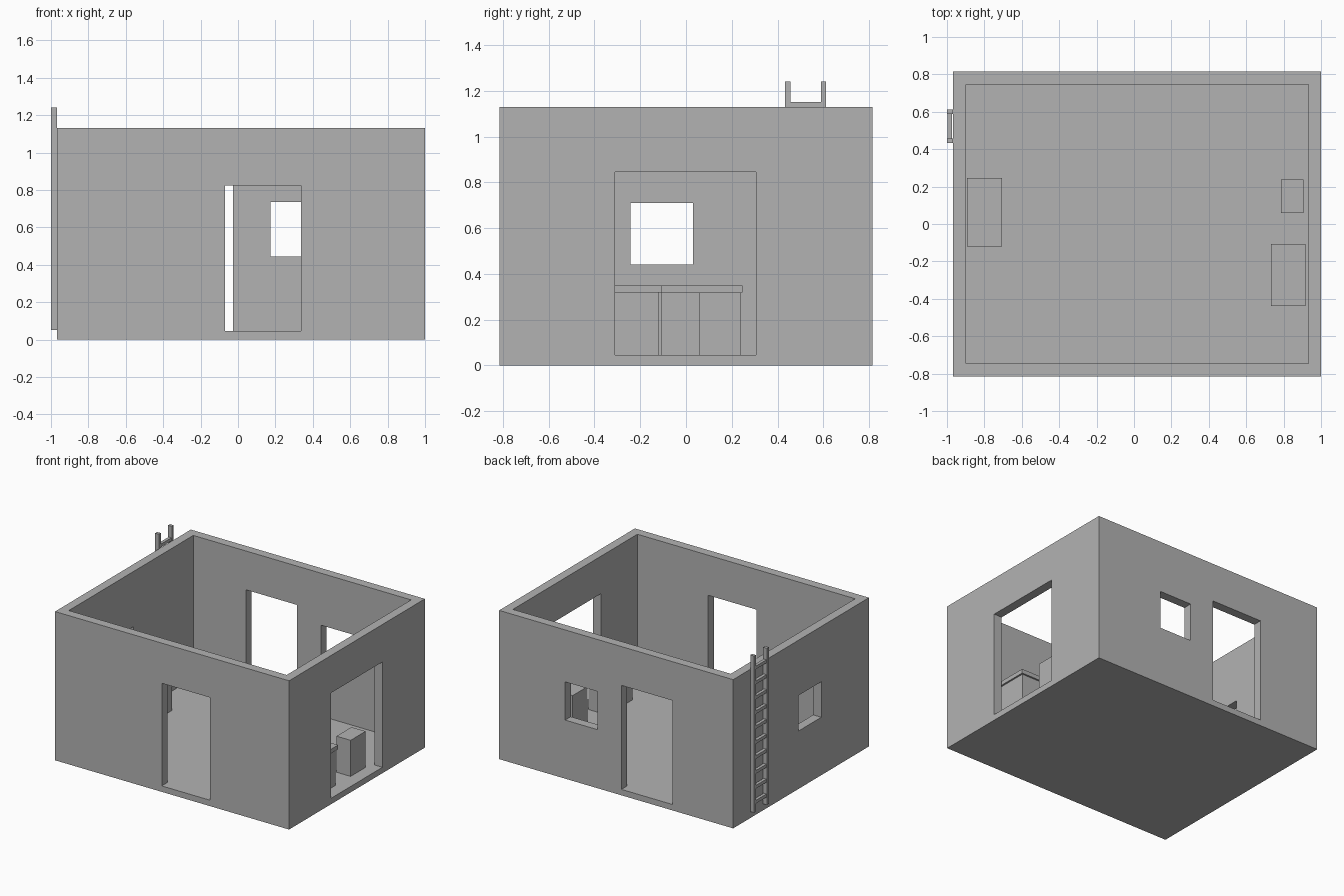
import bpy

cube = bpy.data.objects.get("Cube")
if cube:
    bpy.data.objects.remove(cube, do_unlink=True)

grey = bpy.data.materials.new("plain_grey")
grey.use_nodes = True
GREY = (0.45, 0.45, 0.45, 1)
grey.diffuse_color = GREY
grey.node_tree.nodes["Principled BSDF"].inputs["Base Color"].default_value = GREY


def box(name, x, y, z):
    """Box spanning the given (min, max) ranges."""
    spans = (x, y, z)
    bpy.ops.mesh.primitive_cube_add(size=1, location=[(a + b) / 2 for a, b in spans])
    ob = bpy.context.object
    ob.name = ob.data.name = name
    ob.scale = [b - a for a, b in spans]
    bpy.ops.object.transform_apply(location=True, rotation=False, scale=True)
    ob.data.materials.append(grey)
    return ob


def cut(target, x, y, z):
    """Remove a box-shaped volume from the target."""
    cutter = box("cutter", x, y, z)
    cutter.hide_render = True
    mod = target.modifiers.new("opening", 'BOOLEAN')
    mod.operation = 'DIFFERENCE'
    mod.solver = 'EXACT'
    mod.object = cutter
    bpy.context.view_layer.objects.active = target
    bpy.ops.object.modifier_apply(modifier=mod.name)
    bpy.data.objects.remove(cutter, do_unlink=True)


FLOOR = 0.045
LEFT, RIGHT, DEPTH, TOP = -0.967, 1.0, 0.815, 1.13
WALL = 0.068

# Open-topped room: solid block hollowed above the floor
house = box("house_shell", (LEFT, RIGHT), (-DEPTH, DEPTH), (0, TOP))
cut(house, (LEFT + WALL, RIGHT - WALL), (-DEPTH + WALL, DEPTH - WALL), (FLOOR, TOP + 0.2))

# Doorways and windows
front = (-DEPTH - 0.1, -DEPTH + 0.1)
back = (DEPTH - 0.1, DEPTH + 0.1)
cut(house, (-0.07, 0.337), front, (FLOOR, 0.825))
cut(house, (-0.457, -0.028), back, (FLOOR, 0.835))
cut(house, (0.173, 0.445), back, (0.445, 0.735))
cut(house, (RIGHT - 0.1, RIGHT + 0.1), (-0.31, 0.305), (FLOOR, 0.845))
cut(house, (LEFT - 0.1, LEFT + 0.1), (-0.243, 0.03), (0.44, 0.71))


# Counters: solid body under an overhanging top
def counter(name, x, y):
    lip = 0.013
    box(name + "_body", (x[0] + lip, x[1] - lip), (y[0] + lip, y[1] - lip), (FLOOR, 0.318))
    box(name + "_top", x, y, (0.318, 0.35))


counter("window_counter", (-0.893, -0.705), (-0.12, 0.246))
counter("side_counter", (0.733, 0.917), (-0.438, -0.108))

# Low cabinet beside the wide opening
box("cabinet", (0.787, 0.906), (0.058, 0.238), (FLOOR, 0.319))

# Wall ladder: two rails and evenly spaced rungs
ladder_x = (-1.0, LEFT - 0.002)
box("ladder_rail_front", ladder_x, (0.433, 0.457), (0.05, 1.24))
box("ladder_rail_back", ladder_x, (0.589, 0.612), (0.05, 1.24))
RUNGS = 10
for i in range(RUNGS):
    z = 0.12 + i * 1.02 / (RUNGS - 1)
    box(f"ladder_rung_{i + 1}", (-0.996, -0.973), (0.457, 0.589), (z - 0.012, z + 0.012))
